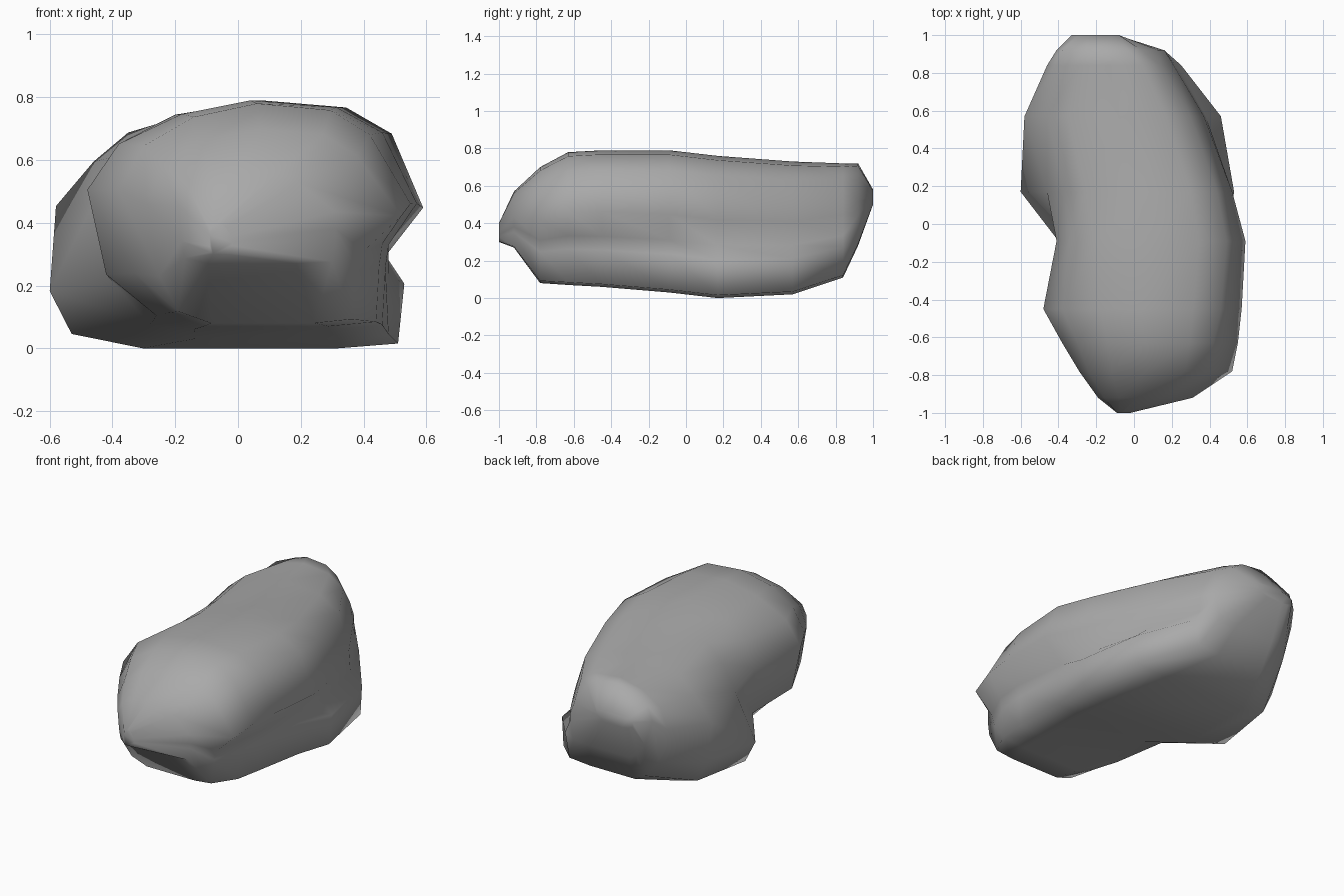
import bpy
import bmesh

cube = bpy.data.objects.get("Cube")
if cube:
    bpy.data.objects.remove(cube, do_unlink=True)


def make_material(name, colour):
    material = bpy.data.materials.new(name)
    material.use_nodes = True
    material.diffuse_color = colour
    shader = material.node_tree.nodes["Principled BSDF"]
    shader.inputs["Base Color"].default_value = colour
    return material


# Sections from front to back, in hundredths of a unit:
# depth, bottom, top, then extents on the -x side and the +x side at rising levels
SECTIONS = [
    (-100, 30, 40, -9, -9, -9, -9, -7, -2, -2, -2, -2, -4),
    (-92, 27, 57, -17, -18, -19, -16, -8, 30, 31, 31, 31, 19),
    (-78, 8, 70, -19, -25, -29, -24, -12, 36, 38, 40, 52, 38),
    (-63, 7, 78, -22, -33, -38, -30, -14, 44, 45, 46, 55, 42),
    (-45, 6, 79, -26, -42, -48, -38, -18, 46, 47, 48, 57, 46),
    (-9, 3, 79, -28, -40, -41, -34, -20, 48, 48, 46, 59, 49),
    (17, 0, 76, -53, -60, -46, -37, -26, 51, 53, 46, 52, 44),
    (57, 2, 73, -48, -54, -58, -46, -35, 45, 46, 38, 37, 30),
    (84, 11, 72, -30, -40, -46, -41, -29, 22, 25, 22, 21, 14),
    (92, 28, 72, -30, -36, -41, -38, -25, 14, 16, 16, 13, 4),
    (100, 50, 58, -30, -33, -33, -30, -25, -12, -10, -9, -8, -8),
]
LEFT_LEVELS = (0.06, 0.24, 0.61, 0.81, 0.94)
RIGHT_LEVELS = (0.02, 0.27, 0.37, 0.55, 0.86)


def section_ring(mesh, section):
    """Add one closed cross-section of the stone and return its vertices."""
    depth, bottom, top, *extents = [value / 100 for value in section]
    height = top - bottom
    left, right = extents[:5], extents[5:]
    centre = (left[3] + right[-1]) / 2

    def blend(edge, amount):
        return centre + (edge - centre) * amount

    # Up one side, across the crown, down the other side, under the base
    outline = list(zip(left, LEFT_LEVELS))
    outline += [(centre, 1), (blend(right[-1], 0.65), 0.97)]
    outline += list(zip(reversed(right), reversed(RIGHT_LEVELS)))
    outline += [(blend(right[0], 0.6), 0), (blend(left[0], 0.6), 0)]
    return [mesh.verts.new((x, depth, bottom + level * height)) for x, level in outline]


# Loft the sections into one closed boulder
mesh = bmesh.new()
rings = [section_ring(mesh, section) for section in SECTIONS]
for near, far in zip(rings, rings[1:]):
    count = len(near)
    for i in range(count):
        j = (i + 1) % count
        mesh.faces.new((near[i], near[j], far[j], far[i]))
mesh.faces.new(rings[0])
mesh.faces.new(rings[-1])
bmesh.ops.recalc_face_normals(mesh, faces=mesh.faces)

# Smooth shading over a coarse faceted outline
for face in mesh.faces:
    face.smooth = True

data = bpy.data.meshes.new("boulder")
mesh.to_mesh(data)
mesh.free()
data.materials.append(make_material("stone_grey", (0.4, 0.4, 0.4, 1)))
boulder = bpy.data.objects.new("boulder", data)
bpy.context.collection.objects.link(boulder)
